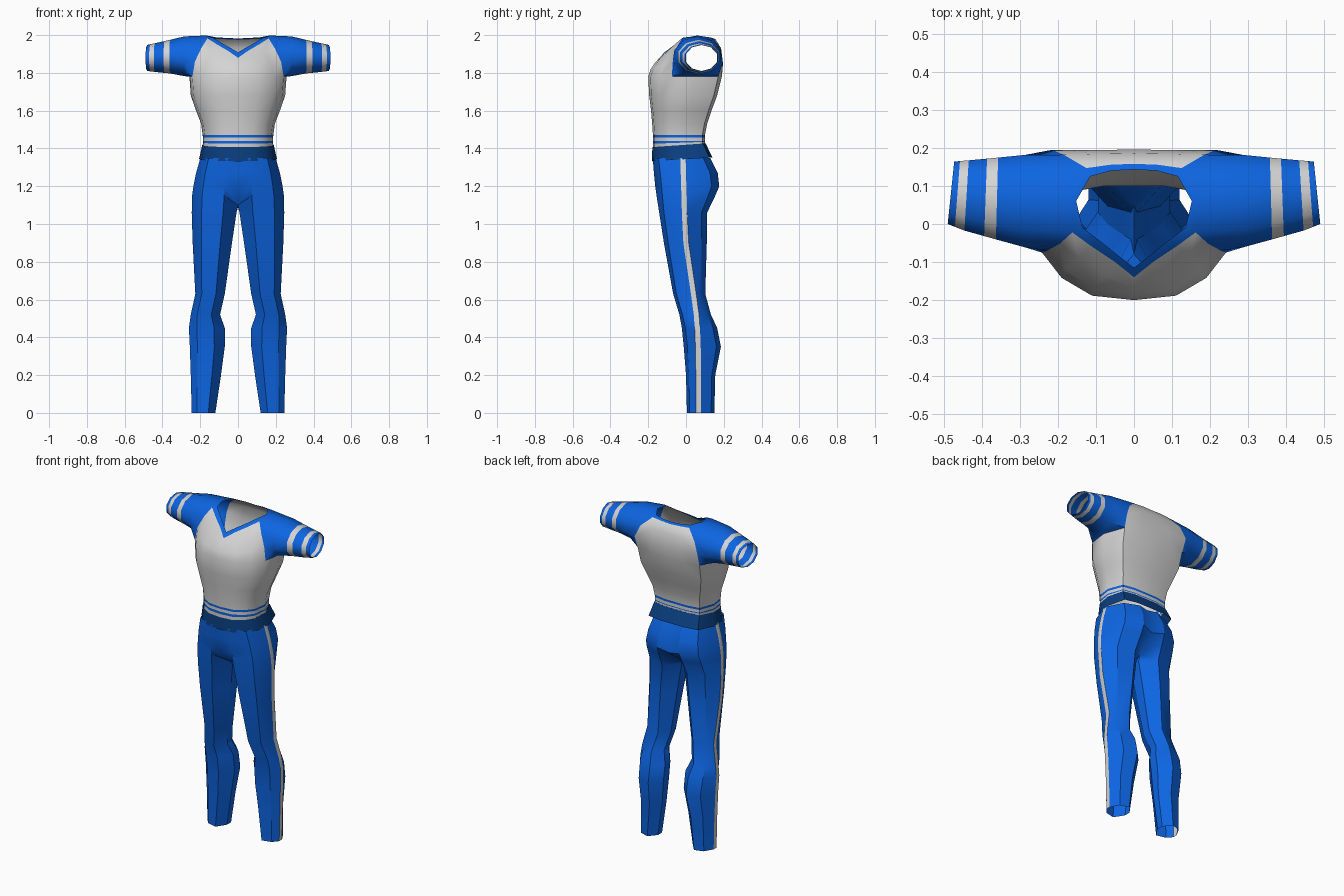
import bpy, bmesh, math
from mathutils import Vector

if "Cube" in bpy.data.objects:
    bpy.data.objects.remove(bpy.data.objects["Cube"])


def material(name, rgb):
    m = bpy.data.materials.new(name)
    m.diffuse_color = (*rgb, 1)
    m.use_nodes = True
    m.node_tree.nodes["Principled BSDF"].inputs["Base Color"].default_value = m.diffuse_color
    return m


BLUE, WHITE, NAVY = 0, 1, 2
MATS = [material("bright blue", (0.004, 0.13, 0.76)),
        material("soft white", (0.66, 0.66, 0.66)),
        material("navy", (0.003, 0.05, 0.22))]


def loft(bm, rows, color, closed=False):
    """Skin neighbouring rows of points; color(row, column) picks the material."""
    for i in range(len(rows) - 1):
        a, b = rows[i], rows[i + 1]
        n = len(a)
        for j in range(n if closed else n - 1):
            k = (j + 1) % n
            f = bm.faces.new([bm.verts.new(p) for p in (a[j], a[k], b[k], b[j])])
            f.material_index = color(i, j)


def finish(bm, name, angle):
    """Weld, mirror to the other side and shade."""
    bmesh.ops.remove_doubles(bm, verts=bm.verts, dist=1e-4)
    bmesh.ops.mirror(bm, geom=bm.verts[:] + bm.edges[:] + bm.faces[:],
                     axis='X', merge_dist=1e-4)
    bmesh.ops.remove_doubles(bm, verts=bm.verts, dist=1e-4)
    bmesh.ops.recalc_face_normals(bm, faces=bm.faces)
    me = bpy.data.meshes.new(name)
    bm.to_mesh(me)
    bm.free()
    for m in MATS:
        me.materials.append(m)
    ob = bpy.data.objects.new(name, me)
    bpy.context.collection.objects.link(ob)
    bpy.ops.object.select_all(action='DESELECT')
    ob.select_set(True)
    bpy.context.view_layer.objects.active = ob
    bpy.ops.object.shade_smooth_by_angle(angle=math.radians(angle))


# Half cross-section of the body, front centre to back centre
SECTION = [(0, 0), (.43, .03), (.74, .15), (.94, .32), (1, .62), (.82, .95), (.42, 1), (0, 1)]


def body_ring(z, hw, yf, yb, tilt=0):
    return [Vector((u * hw, yf + v * (yb - yf), z + tilt * v)) for u, v in SECTION]


# --- Shirt: striped hem and body up to the armpits
bm = bmesh.new()
rings = [body_ring(*r) for r in (
    (1.405, .186, -.175, .10, .02), (1.425, .186, -.175, .10, .01),
    (1.44, .186, -.175, .10), (1.457, .186, -.175, .10), (1.47, .187, -.175, .10),
    (1.53, .195, -.179, .112), (1.60, .222, -.185, .135),
    (1.68, .250, -.195, .165), (1.78, .257, -.200, .190))]
loft(bm, rings, lambda i, j: BLUE if i in (1, 3) else WHITE)
top = rings[-1]

# Chest panel, rising to the V neck and the sleeve seam
front = [top[:4],
         [(0, -.187, 1.82), (.105, -.172, 1.825), (.18, -.12, 1.835), (.228, -.07, 1.86)],
         [(0, -.165, 1.853), (.08, -.135, 1.88), (.145, -.09, 1.905), (.195, -.052, 1.93)],
         [(0, -.14, 1.88), (.05, -.10, 1.915), (.11, -.06, 1.95), (.162, -.022, 1.983)]]
loft(bm, front, lambda i, j: WHITE)

# Upper back panel
back = [top[5:],
        [(.215, .195, 1.855), (.10, .194, 1.85), (0, .196, 1.85)],
        [(.185, .182, 1.925), (.09, .184, 1.93), (0, .186, 1.93)],
        [(.125, .147, 1.98), (.06, .156, 1.978), (0, .158, 1.975)]]
loft(bm, back, lambda i, j: WHITE)

# Neck band
shoulder = (.168, .06, 1.998)
outer = front[3] + [shoulder] + back[3]
inner = [(0, -.115, 1.908), (.045, -.08, 1.935), (.095, -.04, 1.963), (.135, -.01, 1.988),
         (.152, .06, 1.992), (.115, .125, 1.988), (.06, .14, 1.985), (0, .143, 1.982)]
loft(bm, [outer, inner], lambda i, j: BLUE)

# Sleeve from the seam to the cuff, with two stripes
seam = [top[4]] + [r[3] for r in front] + [shoulder] + [r[0] for r in reversed(back)]


def sleeve_ring(x, yc, zc, ry, rz, slant):
    pts = []
    for k in range(10):
        a = math.radians(-90 - 36 * k)
        c, s = math.cos(a), math.sin(a)
        pts.append((x - slant * c, yc + ry * c, zc + rz * s))
    return pts


sleeve = [seam] + [sleeve_ring(*r) for r in (
    (.285, .060, 1.888, .128, .105, 0),
    (.360, .067, 1.886, .113, .089, .003),
    (.390, .070, 1.884, .107, .084, .004),
    (.440, .075, 1.881, .097, .076, .006),
    (.464, .079, 1.880, .091, .072, .007),
    (.481, .082, 1.879, .086, .069, .009))]
loft(bm, sleeve, lambda i, j: WHITE if i in (2, 4) else BLUE, closed=True)
finish(bm, "shirt", 45)

# --- Belt
bm = bmesh.new()
loft(bm, [body_ring(1.332, .206, -.181, .14, .02), body_ring(1.407, .189, -.178, .104, .02)],
     lambda i, j: NAVY)
finish(bm, "belt", 45)


# --- Trousers: hexagonal legs with a stripe down the outer edge
def outside(z, xi, xo, yf, yb, ys):
    w, d = xo - xi, yb - yf
    return [(xi + .30 * w, yf, z), (xi + .78 * w, yf + .1 * d, z),
            (xo, ys - .014, z), (xo, ys + .014, z),
            (xi + .76 * w, yb - .12 * d, z), (xi + .32 * w, yb, z)]


def leg_ring(z, xi, xo, yf, yb, ys):
    d = yb - yf
    return ([(xi, yf + .4 * d, z)] + outside(z, xi, xo, yf, yb, ys)
            + [(xi, yf + .68 * d, z)])


legs = [leg_ring(*r) for r in (
    (0, .12, .245, .005, .150, .066),
    (.20, .09, .250, .000, .155, .066),
    (.35, .07, .255, -.012, .185, .064),
    (.45, .07, .260, -.022, .165, .060),
    (.52, .095, .250, -.035, .132, .055),
    (.63, .07, .226, -.068, .102, .040),
    (.90, .032, .240, -.117, .110, .000),
    (1.06, .008, .245, -.142, .112, -.008))]
crotch = ([(0, -.08, 1.10)] + outside(1.15, 0, .243, -.156, .155, -.010) + [(0, .05, 1.09)])
hips = [crotch]
for z, xo, yf, yb, ys in ((1.20, .236, -.163, .176, -.012), (1.27, .222, -.170, .168, -.014),
                          (1.35, .199, -.176, .128, -.016)):
    drop = .02 if z < 1.25 else 0
    hips.append([(0, yf + .005, z - drop)] + outside(z, 0, xo, yf, yb, ys)
                + [(0, yb - .015, z - drop)])

bm = bmesh.new()
stripe = lambda i, j: WHITE if j == 3 else BLUE
loft(bm, legs + [crotch], stripe, closed=True)
loft(bm, hips, stripe)
# The crotch seam is shared by both legs, so drop faces lying on the centre plane
flat = [f for f in bm.faces if all(abs(v.co.x) < 1e-5 for v in f.verts)]
bmesh.ops.delete(bm, geom=flat, context='FACES')
finish(bm, "trousers", 30)
